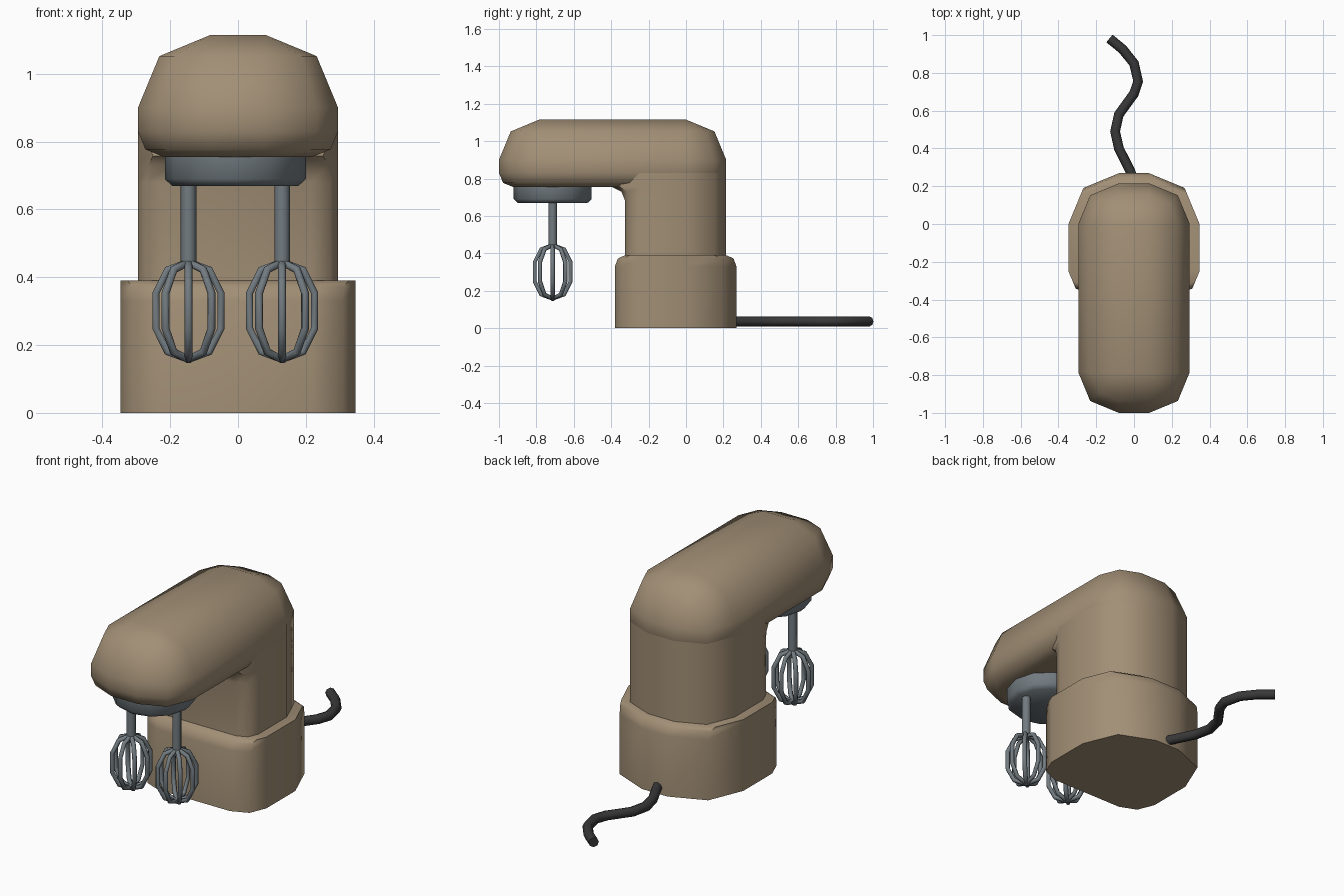
import bpy, bmesh
from math import sin, cos, pi, radians

if "Cube" in bpy.data.objects:
    bpy.data.objects.remove(bpy.data.objects["Cube"])


def material(name, rgb):
    m = bpy.data.materials.new(name)
    m.diffuse_color = (*rgb, 1)
    m.use_nodes = True
    m.node_tree.nodes["Principled BSDF"].inputs["Base Color"].default_value = m.diffuse_color
    return m


TAN = material("tan_enamel", (0.36, 0.275, 0.18))
METAL = material("metal", (0.17, 0.2, 0.22))
RUBBER = material("rubber", (0.04, 0.04, 0.042))


def outline(hx, y0, y1, rf, rb, z):
    """Rounded rectangle, two segments per corner, separate front and back radii."""
    pts = []
    for cx, cy, r, a0 in ((hx - rb, y1 - rb, rb, 0), (rb - hx, y1 - rb, rb, 90),
                          (rf - hx, y0 + rf, rf, 180), (hx - rf, y0 + rf, rf, 270)):
        for k in range(3):
            a = radians(a0 + 45 * k)
            pts.append((cx + r * cos(a), cy + r * sin(a), z))
    return pts


def circle(x, y, r, z, n):
    return [(x + r * cos(2 * pi * k / n), y + r * sin(2 * pi * k / n), z) for k in range(n)]


def loft(name, loops, mat):
    """Skin a stack of equal loops, from the bottom up, and cap both ends."""
    bm = bmesh.new()
    rings = [[bm.verts.new(p) for p in lp] for lp in loops]
    n = len(rings[0])
    for a, b in zip(rings, rings[1:]):
        for i in range(n):
            j = (i + 1) % n
            bm.faces.new((a[i], a[j], b[j], b[i]))
    bm.faces.new(rings[0][::-1])
    bm.faces.new(rings[-1])
    bmesh.ops.remove_doubles(bm, verts=bm.verts[:], dist=1e-4)
    bmesh.ops.recalc_face_normals(bm, faces=bm.faces[:])
    me = bpy.data.meshes.new(name)
    bm.to_mesh(me)
    bm.free()
    me.shade_smooth()
    me.set_sharp_from_angle(angle=radians(50))
    me.materials.append(mat)
    ob = bpy.data.objects.new(name, me)
    bpy.context.collection.objects.link(ob)
    return ob


def wire(name, paths, radius, res, cyclic, mat):
    """Round tubes along point paths, turned into a mesh."""
    cu = bpy.data.curves.new(name, 'CURVE')
    cu.dimensions = '3D'
    cu.bevel_depth = radius
    cu.bevel_resolution = res
    cu.use_fill_caps = True
    for path in paths:
        sp = cu.splines.new('POLY')
        sp.points.add(len(path) - 1)
        for p, co in zip(sp.points, path):
            p.co = (*co, 1)
        sp.use_cyclic_u = cyclic
        sp.use_smooth = True
    cu.materials.append(mat)
    ob = bpy.data.objects.new(name, cu)
    bpy.context.collection.objects.link(ob)
    bpy.ops.object.select_all(action='DESELECT')
    ob.select_set(True)
    bpy.context.view_layer.objects.active = ob
    bpy.ops.object.convert(target='MESH')


# Base with a rounded top edge
loft("base", [outline(0.347, -0.38 + d, 0.27 - d, 0.13 - d, 0.27 - d, z)
              for z, d in ((0, 0), (0.33, 0), (0.373, 0.016), (0.39, 0.055))], TAN)

# Column, flaring forward under the head
loft("column", [outline(0.295, y, 0.215, r, 0.215, z) for z, y, r in
                ((0.37, -0.325, 0.08), (0.68, -0.325, 0.08), (0.73, -0.345, 0.1),
                 (0.757, -0.40, 0.15), (0.83, -0.33, 0.08))], TAN)

# Motor head: long rounded block, small lower and large upper rounding
loft("motor_head", [outline(0.295 - d, -1 + d, 0.215 - d, 0.215 - d, 0.215 - d, z)
                    for z, d in ((0.755, 0.075), (0.777, 0.022), (0.83, 0), (0.9, 0),
                                 (1.052, 0.063), (1.115, 0.215))], TAN)

# Collar under the head
MX, MY = -0.008, -0.713
loft("collar", [circle(MX, MY, r, z, 12) for r, z in
                ((0.186, 0.669), (0.208, 0.69), (0.208, 0.765))], METAL)

# Two beaters: shaft plus four crossed wire loops
PROFILE = ((0, 0.144), (0.062, 0.121), (0.096, 0.052), (0.096, -0.052),
           (0.062, -0.121), (0, -0.144))
LOOP = PROFILE + tuple((-r, z) for r, z in PROFILE[-2:0:-1])
for side, label in ((-1, "left"), (1, "right")):
    x = MX + side * 0.138
    loft(label + "_beater_shaft", [circle(x, MY, 0.023, z, 8) for z in (0.44, 0.68)], METAL)
    loops = [[(x + r * cos(k * pi / 4), MY + r * sin(k * pi / 4), 0.301 + z) for r, z in LOOP]
             for k in range(4)]
    wire(label + "_beater_wires", loops, 0.012, 1, True, METAL)

# Power cord lying on the table
CORD = ((0.01, 0.2), (-0.02, 0.28), (-0.08, 0.4), (-0.1, 0.49), (-0.08, 0.58), (0, 0.69),
        (0.022, 0.755), (0, 0.85), (-0.06, 0.925), (-0.13, 0.982))
wire("power_cord", [[(x, y, 0.036) for x, y in CORD]], 0.026, 2, False, RUBBER)
